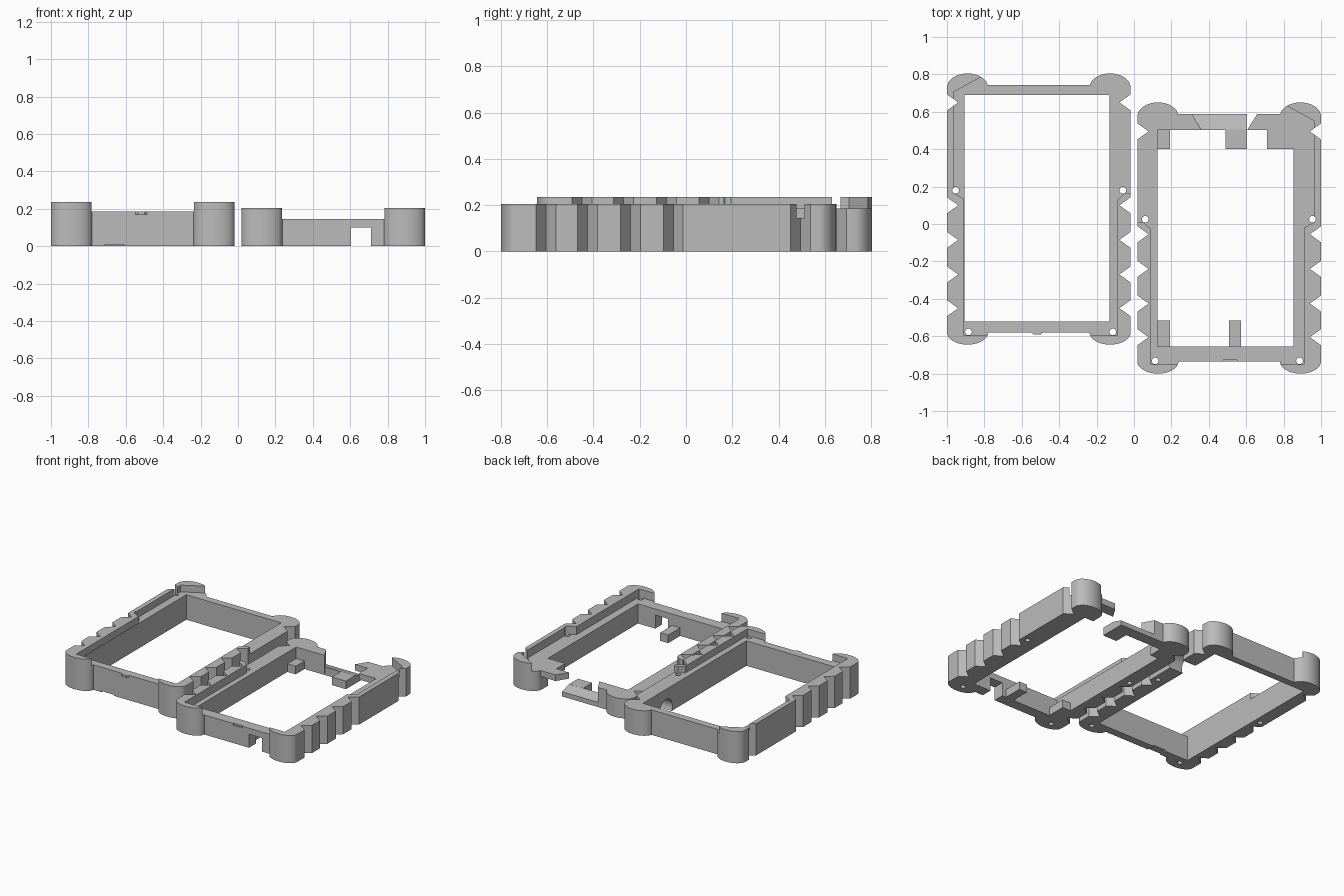
import bpy
import bmesh
import math

cube = bpy.data.objects.get("Cube")
if cube:
    bpy.data.objects.remove(cube, do_unlink=True)

grey = bpy.data.materials.new("plain grey")
grey.use_nodes = True
grey.diffuse_color = (0.5, 0.5, 0.5, 1)
grey.node_tree.nodes["Principled BSDF"].inputs["Base Color"].default_value = (0.5, 0.5, 0.5, 1)


def prism(name, pts, z0, z1, place=lambda x, y: (x, y)):
    """Extrude a flat outline from z0 to z1."""
    bm = bmesh.new()
    face = bm.faces.new([bm.verts.new((*place(x, y), z0)) for x, y in pts])
    up = bmesh.ops.extrude_face_region(bm, geom=[face])["geom"]
    for v in up:
        if isinstance(v, bmesh.types.BMVert):
            v.co.z = z1
    bmesh.ops.recalc_face_normals(bm, faces=bm.faces)
    mesh = bpy.data.meshes.new(name)
    bm.to_mesh(mesh)
    bm.free()
    mesh.materials.append(grey)
    obj = bpy.data.objects.new(name, mesh)
    bpy.context.collection.objects.link(obj)
    return obj


def box(x0, x1, y0, y1):
    return [(x0, y0), (x1, y0), (x1, y1), (x0, y1)]


def arc(cx, cy, rx, ry, a0, a1, n=16):
    angles = [math.radians(a0 + (a1 - a0) * i / n) for i in range(n + 1)]
    return [(cx + rx * math.cos(a), cy + ry * math.sin(a)) for a in angles]


def select(obj):
    bpy.ops.object.select_all(action='DESELECT')
    obj.select_set(True)
    bpy.context.view_layer.objects.active = obj


def cut(obj, cutter):
    cutter.hide_render = True
    mod = obj.modifiers.new("cut", 'BOOLEAN')
    mod.operation = 'DIFFERENCE'
    mod.solver = 'EXACT'
    mod.object = cutter
    select(obj)
    bpy.ops.object.modifier_apply(modifier=mod.name)
    bpy.data.objects.remove(cutter, do_unlink=True)


def finish(obj):
    select(obj)
    bpy.ops.object.shade_smooth_by_angle(angle=math.radians(30))


LEFT, RIGHT = -1.0, -0.018
FRONT, BACK = -0.58, 0.742
NOTCHES = [-0.45, -0.27, -0.085, 0.1, 0.65]


def outline():
    """Frame outline: round corner towers and V-notched grip sides."""
    pts = arc(-0.89, FRONT, 0.11, 0.065, 180, 360)
    pts += arc(-0.128, FRONT, 0.11, 0.065, 180, 360)
    for y in NOTCHES:
        pts += [(RIGHT, y - 0.043), (RIGHT - 0.06, y), (RIGHT, y + 0.043)]
    for cx in (-0.128, -0.89):
        pts += arc(cx, 0.73, 0.11, 0.075, 0, 180)[:-1]
        pts += [(cx - 0.11, 0.73), (cx - 0.11, BACK)] if cx > -0.5 else [(LEFT, 0.73)]
        if cx > -0.5:
            pts.append((-0.78, BACK))
    for y in reversed(NOTCHES):
        pts += [(LEFT, y + 0.043), (LEFT + 0.06, y), (LEFT, y - 0.043)]
    return pts


def frame(name, place, base, top, opening):
    """One case half with a recessed rim, an opening and screw holes."""
    obj = prism(name, outline(), 0, top, place)
    recess = [(-0.91, -0.595), (-0.087, -0.595), (-0.087, 0.13), (-0.05, 0.165),
              (0.1, 0.165), (0.1, 0.9), (-0.82, 0.9), (-0.82, 0.785),
              (-0.965, 0.705), (-0.965, 0.165), (-0.91, 0.135)]
    cut(obj, prism("recess", recess, base, top + 0.1, place))
    cut(obj, prism("opening", opening, -0.1, top + 0.2))
    for x, y in ((-0.954, 0.18), (-0.06, 0.18), (-0.885, -0.577), (-0.113, -0.577)):
        hole = arc(x, y, 0.018, 0.018, 0, 337.5, 15)
        cut(obj, prism("hole", hole, -0.1, top + 0.1, place))
    return obj


# Tall half with an arched cable port in its inner wall
tall = frame("tall_frame", lambda x, y: (x, y), 0.185, 0.235,
             box(-0.907, -0.13, -0.522, 0.69))
port = prism("port", arc(0, 0, 0.075, 0.075, 0, 348.75, 31), -0.15, 0.15)
port.rotation_euler = (0, math.pi / 2, 0)
port.location = (-0.07, 0.42, 0.035)
bpy.context.view_layer.update()
cut(tall, port)
cut(tall, prism("front_relief", box(-0.715, -0.61, -0.7, -0.5), -0.1, 0.008))
finish(tall)
finish(prism("tall_latch", [(-0.555, -0.575), (-0.535, -0.592),
                            (-0.5, -0.592), (-0.48, -0.575)], 0.168, 0.185))

# Low half, mirrored and shifted forward
low = frame("low_frame", lambda x, y: (-x, y - 0.155), 0.145, 0.205,
            box(0.125, 0.852, -0.655, 0.503))
cut(low, prism("front_port", box(0.605, 0.71, -0.9, -0.6), -0.1, 0.1))
gap = [(0.36, 0.5), (0.36, 0.45), (0.605, 0.45), (0.605, 0.503), (0.66, 0.59),
       (0.66, 0.7), (0.31, 0.7), (0.31, 0.59)]
cut(low, prism("back_gap", gap, -0.1, 0.3))
cut(low, prism("under_tab", box(0.59, 0.78, 0.45, 0.7), -0.1, 0.1))
cut(low, prism("latch_slot", box(0.475, 0.55, -0.8, -0.728), 0.132, 0.2))
finish(low)

# Low sill bridging the back gap, its top sloping outward
sill = prism("back_sill", [(0.36, 0.503), (0.605, 0.503), (0.605, 0.587), (0.31, 0.587)], 0, 0.06)
for v in sill.data.vertices:
    if v.co.z > 0.05 and v.co.y > 0.55:
        v.co.z = 0.035
finish(sill)

# Board rests inside the low half
rests = {"back_left_rest": (0.12, 0.193, 0.4, 0.505),
         "sill_rest": (0.49, 0.605, 0.4, 0.505),
         "front_left_rest": (0.12, 0.193, -0.66, -0.515),
         "front_middle_rest": (0.507, 0.573, -0.66, -0.515)}
for name, size in rests.items():
    finish(prism(name, box(*size), 0, 0.06))
finish(prism("back_tab", box(0.71, 0.855, 0.4, 0.505), 0.1, 0.145))
